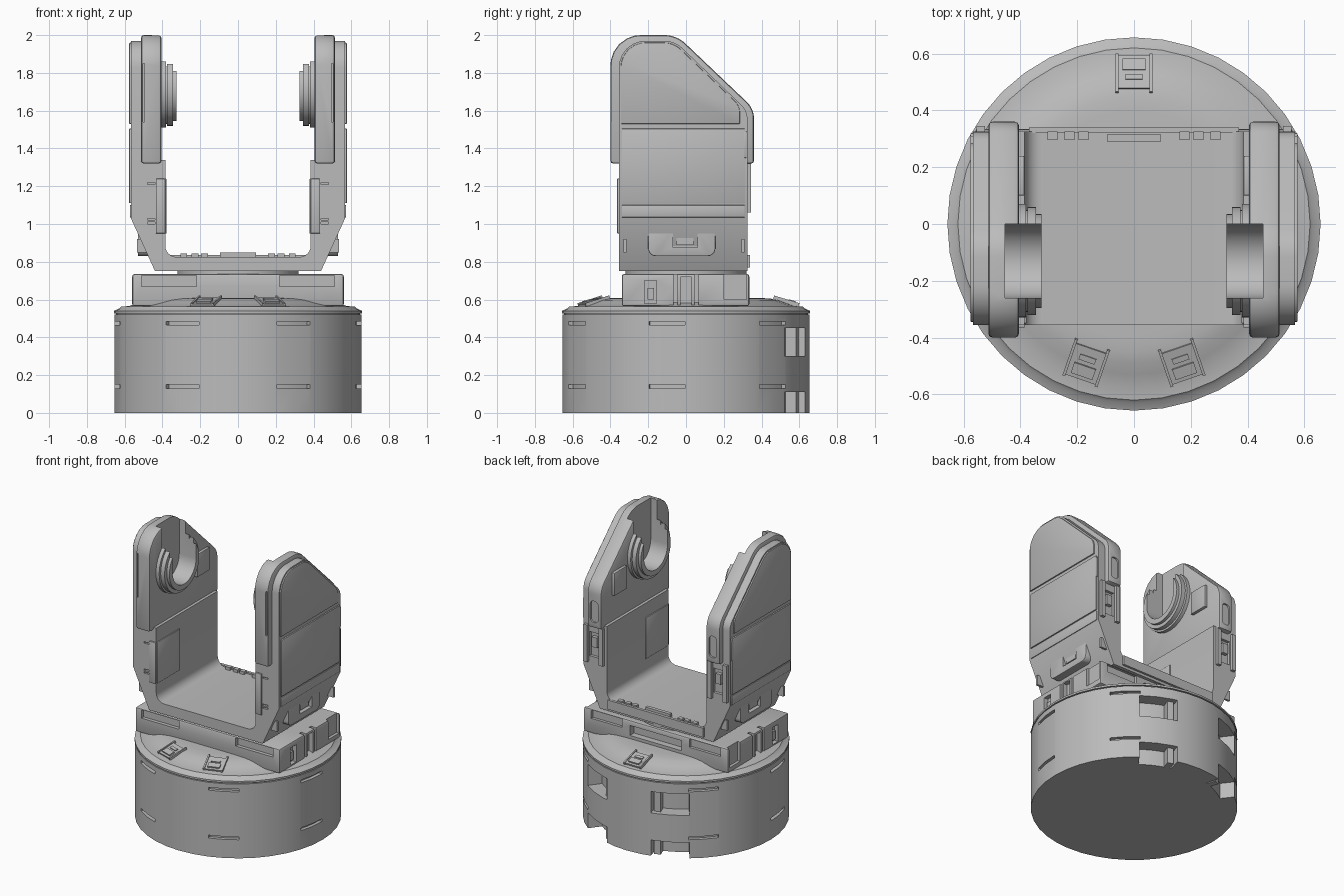
import bpy, bmesh, math
from mathutils import Matrix, Vector

if "Cube" in bpy.data.objects:
    bpy.data.objects.remove(bpy.data.objects["Cube"])

grey = bpy.data.materials.new("plain grey")
grey.use_nodes = True
grey.diffuse_color = (0.5, 0.5, 0.5, 1)
grey.node_tree.nodes["Principled BSDF"].inputs["Base Color"].default_value = (0.5, 0.5, 0.5, 1)


def add_prism(bm, pts, axis, lo, hi):
    """Extrude a 2D outline along one axis."""
    place = {"x": lambda u, v, t: (t, u, v), "y": lambda u, v, t: (u, t, v),
             "z": lambda u, v, t: (u, v, t)}[axis]
    a = [bm.verts.new(place(u, v, lo)) for u, v in pts]
    b = [bm.verts.new(place(u, v, hi)) for u, v in pts]
    new = [bm.faces.new(a), bm.faces.new(b)]
    for i in range(len(pts)):
        j = (i + 1) % len(pts)
        new.append(bm.faces.new((a[i], a[j], b[j], b[i])))
    bmesh.ops.recalc_face_normals(bm, faces=new)
    return a + b


def add_box(bm, x, y, z):
    return add_prism(bm, [(x[0], y[0]), (x[1], y[0]), (x[1], y[1]), (x[0], y[1])], "z", *z)


def rounded(corners, steps=6):
    """Outline from (u, v, radius) corners."""
    out = []
    n = len(corners)
    for i, (u, v, r) in enumerate(corners):
        p = Vector((u, v))
        if not r:
            out.append((u, v))
            continue
        d0 = (Vector(corners[i - 1][:2]) - p).normalized()
        d1 = (Vector(corners[(i + 1) % n][:2]) - p).normalized()
        half = d0.angle(d1) / 2
        c = p + (d0 + d1).normalized() * (r / math.sin(half))
        s = p + d0 * (r / math.tan(half)) - c
        e = p + d1 * (r / math.tan(half)) - c
        for k in range(steps + 1):
            w = s.lerp(e, k / steps)
            # even angles are close enough after renormalising
            out.append(tuple(c + w.normalized() * r))
    return out


def circle(cu, cv, r, n=40, a0=0, a1=2 * math.pi):
    full = a1 - a0 > 6.28
    m = n if full else n - 1
    return [(cu + r * math.cos(a0 + (a1 - a0) * k / m), cv + r * math.sin(a0 + (a1 - a0) * k / m))
            for k in range(n)]


def sector(bm, mid, half, r0, r1, z):
    a0, a1 = math.radians(mid - half), math.radians(mid + half)
    pts = circle(0, 0, r1, 6, a0, a1) + circle(0, 0, r0, 6, a0, a1)[::-1]
    add_prism(bm, pts, "z", *z)


def part(name, bm, cutter=None, bevel=0, mirror=False):
    """Turn a bmesh into a finished part; the cutter is a bmesh."""
    def obj(n, b):
        me = bpy.data.meshes.new(n)
        b.to_mesh(me)
        o = bpy.data.objects.new(n, me)
        bpy.context.collection.objects.link(o)
        me.materials.append(grey)
        return o
    ob, cut = obj(name, bm), None
    if bevel:
        m = ob.modifiers.new("bevel", "BEVEL")
        m.width, m.segments, m.limit_method, m.angle_limit = bevel, 2, "ANGLE", math.radians(50)
    if cutter:
        cut = obj("cutter", cutter)
        cut.hide_render = True
        m = ob.modifiers.new("cut", "BOOLEAN")
        m.object, m.operation, m.solver = cut, "DIFFERENCE", "EXACT"
    if mirror:
        m = ob.modifiers.new("mirror", "MIRROR")
        m.use_mirror_merge = False
    dg = bpy.context.evaluated_depsgraph_get()
    ob.data = bpy.data.meshes.new_from_object(ob.evaluated_get(dg))
    ob.modifiers.clear()
    if cut:
        bpy.data.objects.remove(cut)
    bpy.ops.object.select_all(action="DESELECT")
    ob.select_set(True)
    bpy.context.view_layer.objects.active = ob
    bpy.ops.object.shade_smooth_by_angle(angle=math.radians(30))
    return ob


def boxes(*dims):
    bm = bmesh.new()
    for d in dims:
        add_box(bm, *d)
    return bm


def prism(*args):
    bm = bmesh.new()
    add_prism(bm, *args)
    return bm


# Drum with narrow slots all round and pockets at the back
cut = bmesh.new()
for side in (-1, 1):
    for z in (0.14, 0.475):
        for a in (27, 81, 135):
            sector(cut, -90 + side * a, 8.5, 0.63, 0.7, (z - 0.01, z + 0.01))
    for z in ((-0.02, 0.11), (0.3, 0.45)):
        sector(cut, 90 + side * 26, 11, 0.56, 0.7, z)
part("drum", prism(circle(0, 0, 0.655), "z", 0, 0.52), cut)

# Latch posts inside the pockets
bm = bmesh.new()
for side in (-1, 1):
    for z in ((0, 0.11), (0.3, 0.45)):
        sector(bm, 90 + side * 18, 2, 0.55, 0.62, z)
part("pocket_posts", bm)

# Rim and domed lid, one lathe profile
profile = [(0.645, 0.515), (0.645, 0.527), (0.657, 0.527), (0.657, 0.54), (0.63, 0.552),
           (0.62, 0.562), (0.575, 0.566), (0.53, 0.582), (0.49, 0.597), (0.45, 0.605), (0.4, 0.608)]
bm = bmesh.new()
rings = [[bm.verts.new((x, y, z)) for x, y in circle(0, 0, r)] for r, z in profile]
for lo, hi in zip(rings, rings[1:]):
    for i in range(len(lo)):
        j = (i + 1) % len(lo)
        bm.faces.new((lo[i], lo[j], hi[j], hi[i]))
bm.faces.new(rings[-1])
bm.faces.new(rings[0][::-1])
part("lid", bm)

# Latches on the lid
bm = bmesh.new()
for angle, r in ((-19, 0.52), (19, 0.52), (180, 0.535)):
    vs = []
    for x, y, z in (((-0.055, 0.055), (-0.06, 0.06), (-0.02, 0.006)),
                    ((-0.065, -0.055), (-0.065, 0.075), (-0.02, 0.012)),
                    ((0.055, 0.065), (-0.065, 0.075), (-0.02, 0.012)),
                    ((-0.04, 0.04), (-0.045, -0.005), (0, 0.016)),
                    ((-0.03, 0.03), (0.01, 0.03), (0, 0.012))):
        vs += add_box(bm, x, y, z)
    m = (Matrix.Rotation(math.radians(angle), 4, "Z") @ Matrix.Translation((0, -r, 0.588))
         @ Matrix.Rotation(math.radians(17), 4, "X"))
    bmesh.ops.transform(bm, matrix=m, verts=vs)
part("lid_latches", bm)

# Turntable block with pockets in front, back and ends
cut = boxes(((-0.2, 0.2), (0.29, 0.4), (0.63, 0.7)))
for s in (-1, 1):
    def span(a, b):
        return tuple(sorted((s * a, s * b)))
    add_box(cut, span(0.22, 0.51), (-0.4, -0.315), (0.67, 0.728))
    add_box(cut, span(0.26, 0.5), (0.315, 0.4), (0.67, 0.728))
    add_box(cut, span(0.53, 0.6), (-0.22, -0.155), (0.58, 0.7))
    for y in (-0.065, 0.045):
        add_box(cut, span(0.52, 0.6), (y, y + 0.02), (0.55, 0.76))
    add_box(cut, span(0.53, 0.6), (-0.03, 0.03), (0.55, 0.72))
    add_box(cut, span(0.54, 0.6), (0.2, 0.32), (0.6, 0.76))
part("turntable_block", boxes(((-0.56, 0.56), (-0.34, 0.335), (0.565, 0.735))), cut, bevel=0.012)
part("end_clips", boxes(((0.53, 0.55), (-0.205, -0.17), (0.6, 0.66))), mirror=True)
part("bearing", prism(circle(0, 0, 0.32), "z", 0.73, 0.755))

# U-shaped yoke
half = [(0.44, 0.752), (0.567, 1.03), (0.567, 1.34), (0.385, 1.34)]
half += [(0.325 + 0.06 * math.cos(a), 0.885 - 0.06 * math.sin(a))
         for a in (k * math.pi / 12 for k in range(7))]
cut = bmesh.new()
for s in (-1, 1):
    for z in (1.0, 1.02, 1.21):
        add_box(cut, tuple(sorted((s * 0.44, s * 0.48))), (-0.4, -0.34), (z, z + 0.01))
    add_box(cut, tuple(sorted((s * 0.44, s * 0.52))), (0.305, 0.4), (1.1, 1.27))
part("yoke", prism(half + [(-x, z) for x, z in half[::-1]], "y", -0.355, 0.325), cut)
part("yoke_back_lip", boxes(((-0.37, 0.37), (0.32, 0.34), (0.77, 0.835)),
                            ((-0.095, 0.095), (0.29, 0.315), (0.82, 0.85))))
part("yoke_teeth", boxes(*[((x, x + 0.035), (0.295, 0.325), (0.82, 0.845))
                           for x in (0.16, 0.21, 0.27)]), mirror=True)
part("back_catch", boxes(((0.405, 0.435), (0.32, 0.345), (1.06, 1.32)),
                         ((0.525, 0.555), (0.32, 0.345), (1.06, 1.32)),
                         ((0.46, 0.5), (0.3, 0.33), (1.17, 1.24))), mirror=True)
part("inner_panel", boxes(((0.378, 0.39), (-0.35, -0.1), (0.95, 1.24)),
                          ((0.385, 0.435), (-0.365, -0.35), (0.95, 1.24))), bevel=0.004, mirror=True)

# Arm heads with an open-topped bearing slot
slot = [(-0.26, 2.1)] + circle(-0.13, 1.71, 0.13, 20, math.pi, 2 * math.pi) + [(0, 2.1)]


def slot_cutter():
    return prism(slot, "x", 0.3, 0.455)


band = rounded([(-0.4, 1.32, 0), (-0.4, 2.0, 0.16), (-0.05, 2.0, 0.16), (0.36, 1.61, 0.12), (0.36, 1.32, 0)])
cut = slot_cutter()
add_box(cut, (0.495, 0.503), (-0.45, -0.385), (1.54, 1.85))
add_prism(cut, rounded([(0.43, 1.36, 0.025), (0.49, 1.36, 0.025), (0.49, 1.51, 0.025), (0.43, 1.51, 0.025)]),
          "y", 0.348, 0.4)
part("arm_head", prism(band, "x", 0.405, 0.513), cut, bevel=0.014, mirror=True)

bm = bmesh.new()
for r, x in ((0.2, (0.38, 0.41)), (0.19, (0.345, 0.375)), (0.18, (0.37, 0.385)), (0.165, (0.325, 0.35))):
    add_prism(bm, circle(-0.13, 1.71, r), "x", *x)
    ring = part("bearing_ring", bm, slot_cutter(), mirror=True)
    bm = bmesh.new()
part("inner_pad", boxes(((0.385, 0.41), (0.1, 0.24), (1.52, 1.68))), bevel=0.005, mirror=True)

# Outer skin and raised side panels
skin = rounded([(-0.355, 1.3, 0), (-0.355, 1.97, 0.14), (-0.06, 1.97, 0.14), (0.325, 1.6, 0.1), (0.325, 1.3, 0)])
part("arm_skin", prism(skin, "x", 0.5, 0.567), mirror=True)
upper = rounded([(-0.345, 1.53, 0), (-0.345, 1.96, 0.13), (-0.065, 1.96, 0.13), (0.285, 1.625, 0.08), (0.285, 1.53, 0)])
part("upper_panel", prism(upper, "x", 0.56, 0.576), bevel=0.004, mirror=True)
part("lower_panels", boxes(((0.56, 0.576), (-0.34, 0.31), (1.11, 1.505)),
                           ((0.56, 0.572), (-0.34, 0.31), (1.035, 1.1)),
                           ((0.56, 0.576), (0.295, 0.32), (1.35, 1.49))), bevel=0.003, mirror=True)

# Socket boxes on the sloping lower corners
box = rounded([(-0.2, 0.83, 0.04), (0.155, 0.83, 0.04), (0.155, 0.99, 0.02), (-0.2, 0.99, 0.02)])
cut = boxes(((0.5, 0.6), (-0.07, 0.06), (0.875, 0.975)))
part("socket_box", prism(box, "x", 0.44, 0.53), cut, bevel=0.006, mirror=True)
part("socket_core", boxes(((0.45, 0.52), (-0.05, 0.04), (0.89, 0.96))), mirror=True)
part("corner_ribs", boxes(*[((0.47, 0.535), (y, y + 0.015), (0.85, 0.92)) for y in (-0.33, 0.295)]), mirror=True)
